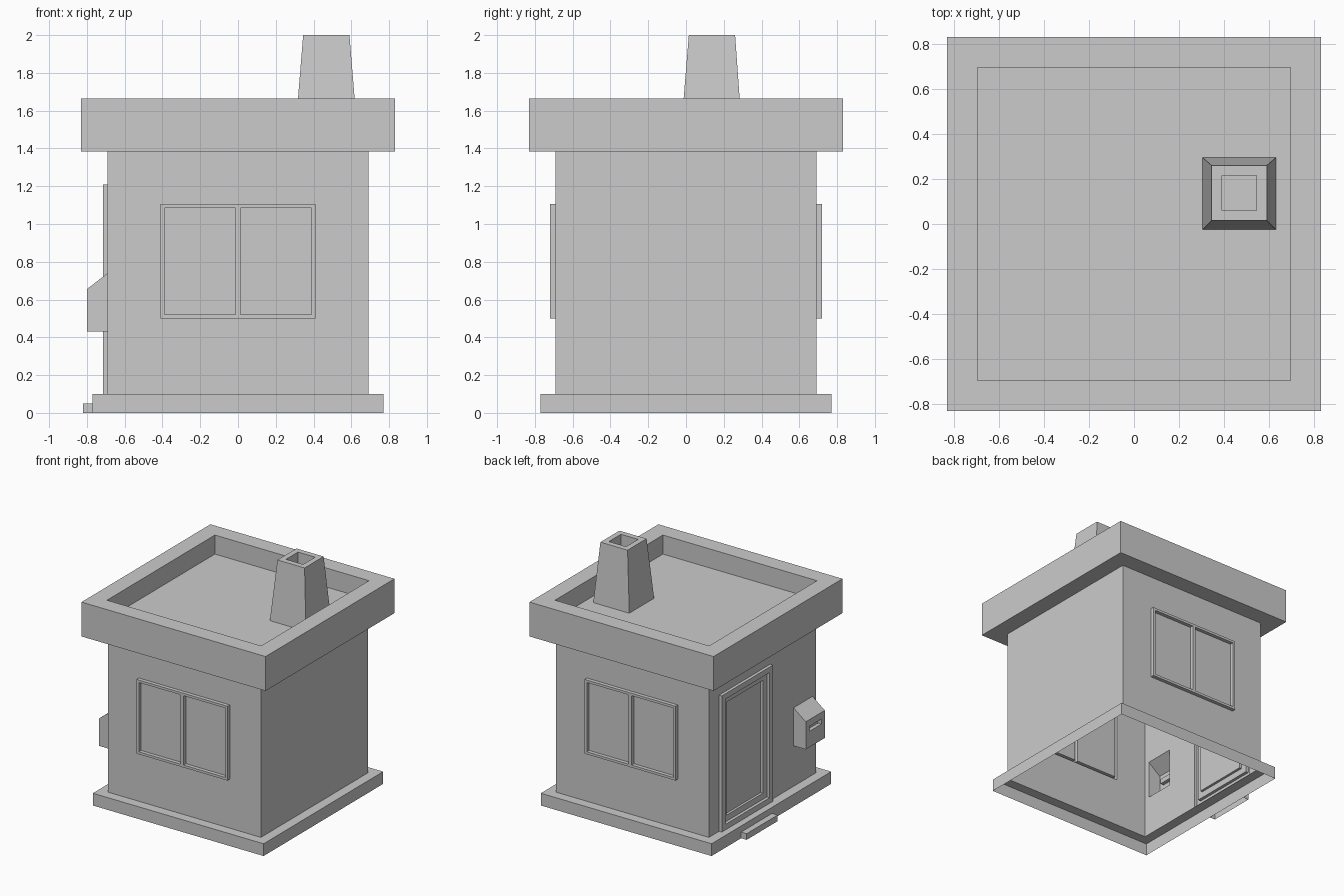
import bpy

if "Cube" in bpy.data.objects:
    bpy.data.objects.remove(bpy.data.objects["Cube"])

W = 0.69  # half width of the walls

# Mappings (u right, v up, d outward) for each side of the house
front = lambda u, v, d: (u, -W - d, v)
back = lambda u, v, d: (-u, W + d, v)
left = lambda u, v, d: (-W - d, -u, v)
right = lambda u, v, d: (W + d, u, v)
up = lambda u, v, d: (u, v, d)


def make(name, verts, faces):
    me = bpy.data.meshes.new(name)
    me.from_pydata(verts, [], faces)
    me.update()
    ob = bpy.data.objects.new(name, me)
    bpy.context.collection.objects.link(ob)


def inset(r, t):
    return (r[0] + t, r[1] + t, r[2] - t, r[3] - t)


def square(s):
    return (-s, -s, s, s)


def relief(name, side, loops, cap=True):
    """Bridge a chain of (rectangle, depth) loops and close the last one."""
    verts, faces = [], []
    for (u0, v0, u1, v1), d in loops:
        verts += [side(u, v, d) for u, v in ((u0, v0), (u1, v0), (u1, v1), (u0, v1))]
    for k in range(len(loops) - 1):
        a = 4 * k
        for i in range(4):
            j = (i + 1) % 4
            faces.append((a + i, a + j, a + 4 + j, a + 4 + i))
    if cap:
        n = len(verts)
        faces.append((n - 4, n - 3, n - 2, n - 1))
    make(name, verts, faces)


def sheet(name, side, us, vs, d=0.0, holes=()):
    """Flat grid of quads with some cells left open."""
    n = len(us)
    verts = [side(u, v, d) for v in vs for u in us]
    faces = [(j * n + i, j * n + i + 1, (j + 1) * n + i + 1, (j + 1) * n + i)
             for j in range(len(vs) - 1) for i in range(n - 1) if (i, j) not in holes]
    make(name, verts, faces)


# Plinth, open underneath
relief("plinth", up, [(square(0.77), 0), (square(0.77), 0.10), (square(W), 0.10)], cap=False)

# Roof slab with parapet and sunken deck
relief("roof", up, [(square(W), 1.385), (square(0.83), 1.385), (square(0.83), 1.665),
                    (square(0.695), 1.665), (square(0.695), 1.51)])

# Tapered chimney with flue
relief("chimney", up, [((0.305, -0.025, 0.63, 0.295), 1.51), ((0.345, 0.015, 0.59, 0.26), 2.0),
                       ((0.39, 0.06, 0.545, 0.215), 2.0), ((0.39, 0.06, 0.545, 0.215), 1.85)])

# Front and back walls, each with a two-pane window
win = (-0.41, 0.50, 0.41, 1.105)
for label, side in (("front", front), ("back", back)):
    sheet(label + "_wall", side, [-W, win[0], win[2], W], [0.10, win[1], win[3], 1.385],
          holes={(1, 1)})
    relief(label + "_window_edge", side, [(win, 0), (win, 0.03)], cap=False)
    sheet(label + "_window_frame", side, [-0.41, -0.39, -0.0125, 0.0125, 0.39, 0.41],
          [0.50, 0.52, 1.085, 1.105], 0.03, holes={(1, 1), (3, 1)})
    for pane, u0, u1 in (("left", -0.39, -0.0125), ("right", 0.0125, 0.39)):
        r = (u0, 0.52, u1, 1.085)
        relief(f"{label}_{pane}_pane", side, [(r, 0.03), (r, 0.0)])

# Plain right wall
sheet("right_wall", right, [-W, W], [0.10, 1.385])

# Left wall with openings for the door and letter box
sheet("left_wall", left, [-W, -0.56, 0.10, 0.40, 0.645, W], [0.10, 0.43, 0.74, 1.21, 1.385],
      holes={(1, 0), (1, 1), (1, 2), (3, 1)})

# Door: raised frame, leaf, recessed panel
door = (-0.56, 0.10, 0.10, 1.21)
leaf, panel = inset(door, 0.045), inset(door, 0.095)
relief("door", left, [(door, 0), (door, 0.025), (leaf, 0.025), (leaf, 0.0),
                      (panel, 0.0), (panel, -0.02)])

# Letter box with sloped top and slot
slot = (0.445, 0.56, 0.60, 0.60)
relief("letter_box", left, [((0.40, 0.43, 0.645, 0.74), 0), ((0.40, 0.43, 0.645, 0.655), 0.11),
                            (slot, 0.11), (slot, 0.08)])

# Door step
step = (-0.82, -0.01, -0.77, 0.39)
relief("door_step", up, [(step, 0), (step, 0.05)])
